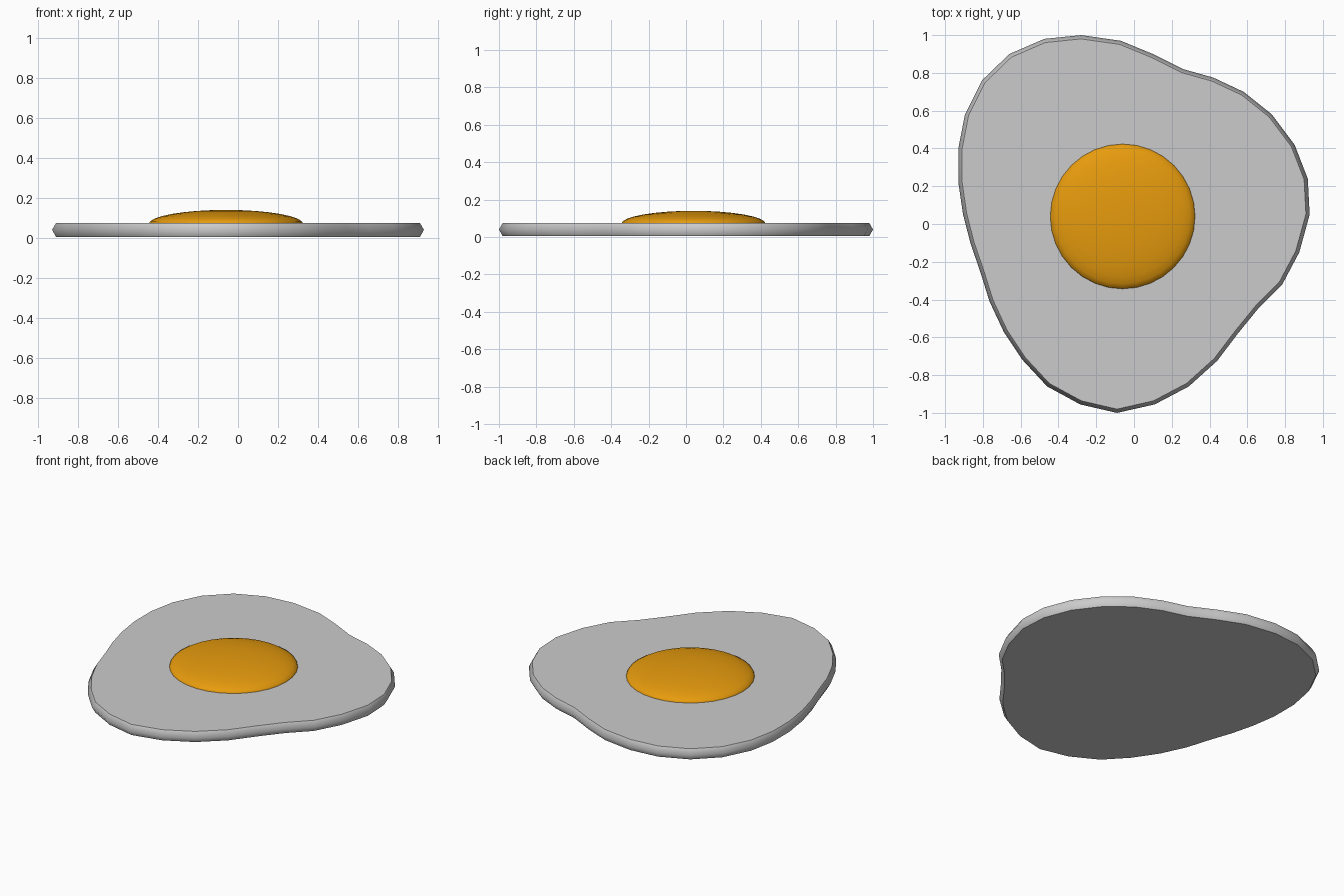
import bpy, bmesh
from mathutils import Vector

if "Cube" in bpy.data.objects:
    bpy.data.objects.remove(bpy.data.objects["Cube"])

OUTLINE = [(-.28, 1), (-.07, .97), (.10, .90), (.26, .82), (.42, .775), (.58, .70),
           (.73, .58), (.85, .42), (.92, .24), (.93, .05), (.875, -.15), (.785, -.32),
           (.66, -.445), (.55, -.58), (.44, -.725), (.29, -.86), (.11, -.955), (-.09, -1),
           (-.285, -.955), (-.46, -.86), (-.59, -.72), (-.69, -.57), (-.765, -.41),
           (-.815, -.25), (-.865, -.105), (-.905, .05), (-.93, .22), (-.93, .40),
           (-.895, .58), (-.805, .76), (-.66, .90), (-.475, .98)]


def inset(points, d):
    result = []
    for i, p in enumerate(points):
        a, b = Vector(points[i - 1]), Vector(points[(i + 1) % len(points)])
        t = (b - a).normalized()
        result.append(Vector(p) + Vector((t.y, -t.x)) * d)
    return result


def make_object(name, bm):
    bmesh.ops.recalc_face_normals(bm, faces=bm.faces)
    mesh = bpy.data.meshes.new(name)
    bm.to_mesh(mesh)
    bm.free()
    obj = bpy.data.objects.new(name, mesh)
    bpy.context.collection.objects.link(obj)
    return obj


# Egg white: outline with a bulging rim and flat caps
bm = bmesh.new()
rings = [[bm.verts.new((x, y, z)) for x, y in inset(OUTLINE, d)]
         for z, d in ((.005, .02), (.04, 0), (.075, .02))]
for low, high in zip(rings, rings[1:]):
    for i in range(len(low)):
        bm.faces.new((low[i - 1], low[i], high[i], high[i - 1])).smooth = True
for ring in (rings[0], rings[-1]):
    for edge in bm.faces.new(ring).edges:
        edge.smooth = False
make_object("egg_white", bm)

# Yolk: flattened ball resting in the white
bm = bmesh.new()
bmesh.ops.create_uvsphere(bm, u_segments=32, v_segments=16, radius=1)
for f in bm.faces:
    f.smooth = True
bmesh.ops.scale(bm, vec=(.386, .386, .07), verts=bm.verts)
bmesh.ops.translate(bm, vec=(-.06, .04, .07), verts=bm.verts)
# Trim the part hidden under the white's surface
bmesh.ops.bisect_plane(bm, geom=bm.verts[:] + bm.edges[:] + bm.faces[:],
                       plane_co=(0, 0, .069), plane_no=(0, 0, 1), clear_inner=True)
yolk = make_object("yolk", bm)
mat = bpy.data.materials.new("yolk_orange")
mat.diffuse_color = (.80, .33, .004, 1)
mat.use_nodes = True
mat.node_tree.nodes["Principled BSDF"].inputs["Base Color"].default_value = mat.diffuse_color
yolk.data.materials.append(mat)
